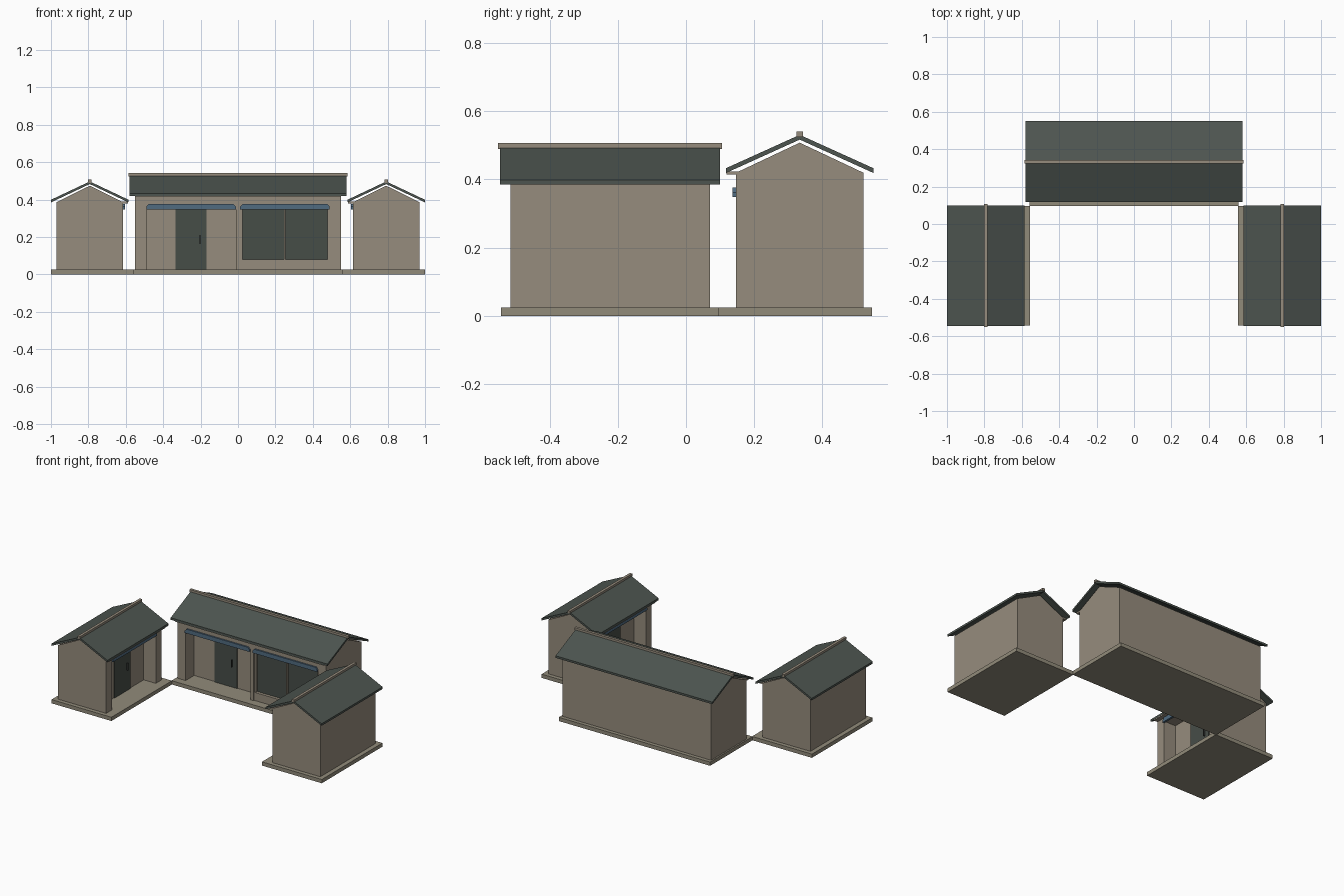
import bpy, bmesh
from mathutils import Matrix, Vector

if "Cube" in bpy.data.objects:
    bpy.data.objects.remove(bpy.data.objects["Cube"])


def material(name, rgb):
    m = bpy.data.materials.new(name)
    m.diffuse_color = (*rgb, 1)
    m.use_nodes = True
    m.node_tree.nodes["Principled BSDF"].inputs["Base Color"].default_value = m.diffuse_color
    return m


WALL = material("tan_wall", (0.305, 0.262, 0.205))
BASE = material("stone_base", (0.285, 0.258, 0.195))
ROOF = material("dark_roof", (0.074, 0.090, 0.079))
GLASS = material("dark_panel", (0.062, 0.074, 0.064))
BLUE = material("blue_lintel", (0.080, 0.145, 0.215))
METAL = material("dark_metal", (0.035, 0.038, 0.036))


def prism(name, pts, a, b, axis, mat, M):
    """Extrude a profile along local x (profile y,z) or local y (profile x,z)."""
    bm = bmesh.new()
    place = (lambda p, t: (t, p[0], p[1])) if axis == 'x' else (lambda p, t: (p[0], t, p[1]))
    lo = [bm.verts.new(M @ Vector(place(p, a))) for p in pts]
    hi = [bm.verts.new(M @ Vector(place(p, b))) for p in pts]
    bm.faces.new(lo)
    bm.faces.new(hi[::-1])
    n = len(pts)
    for i in range(n):
        j = (i + 1) % n
        bm.faces.new((lo[i], hi[i], hi[j], lo[j]))
    bmesh.ops.recalc_face_normals(bm, faces=bm.faces)
    me = bpy.data.meshes.new(name)
    bm.to_mesh(me)
    bm.free()
    me.materials.append(mat)
    bpy.context.collection.objects.link(bpy.data.objects.new(name, me))


def box(name, x, y, z, mat, M):
    prism(name, [(x[0], z[0]), (x[1], z[0]), (x[1], z[1]), (x[0], z[1])], y[0], y[1], 'y', mat, M)


F, TOP, REC = 0.025, 0.36, 0.09    # floor, opening top, porch depth


def lintel(n, x0, x1, M):
    pts = [(x0, 0.348), (x1, 0.348), (x1, 0.362), (x1 - 0.012, 0.376), (x0 + 0.012, 0.376), (x0, 0.362)]
    prism(n + "_blue_lintel", pts, -0.010, 0.004, 'y', BLUE, M)


def porch(n, x0, x1, M):
    """Recessed bay with a centred door."""
    c = (x0 + x1) / 2
    box(n + "_door", (c - 0.083, c + 0.083), (REC - 0.006, REC + 0.004), (F, TOP), GLASS, M)
    box(n + "_door_handle", (c + 0.044, c + 0.050), (REC - 0.016, REC - 0.004), (0.163, 0.21), METAL, M)
    lintel(n, x0, x1, M)


def window(n, x0, x1, M):
    """Glazed bay with sill wall, frame and mullion."""
    c = (x0 + x1) / 2
    box(n + "_sill_wall", (x0, x1), (0.006, REC + 0.01), (F, 0.07), WALL, M)
    box(n + "_glass", (x0, x1), (0.024, 0.04), (0.07, TOP), GLASS, M)
    for i, (a, b) in enumerate(((x0, x0 + 0.012), (x1 - 0.012, x1), (c - 0.004, c + 0.004))):
        box(f"{n}_frame_upright_{i}", (a, b), (0.008, 0.03), (0.07, TOP), WALL, M)
    box(n + "_frame_bottom", (x0, x1), (0.004, 0.03), (0.07, 0.08), WALL, M)
    lintel(n, x0, x1, M)


def house(n, half, depth, H, base, posts, M):
    """Front wall lies on local y = 0, building extends to +y."""
    ridge = depth / 2
    box(n + "_base", (-base[0], base[0]), (base[1], base[2]), (0, F), BASE, M)
    box(n + "_room", (-half, half), (REC, depth), (F, H), WALL, M)
    box(n + "_front_beam", (-half, half), (0, REC), (TOP, H), WALL, M)
    for i, (a, b) in enumerate(posts):
        box(f"{n}_pillar_{i}", (a, b), (0, REC), (F, TOP), WALL, M)
    box(n + "_eave_board", (-half, half), (-0.028, 0.012), (H - 0.006, H + 0.004), WALL, M)
    # gable wedge under the roof
    prism(n + "_gable", [(0, H), (depth, H), (ridge, H + 0.088)], -half, half, 'x', WALL, M)
    # bent roof slab
    f, b = -0.03, depth + 0.03
    prism(n + "_roof", [(f, H - 0.001), (ridge, H + 0.097), (b, H - 0.001),
                        (b, H + 0.013), (ridge, H + 0.111), (f, H + 0.013)],
          -half - 0.03, half + 0.03, 'x', ROOF, M)
    box(n + "_ridge_cap", (-half - 0.036, half + 0.036), (ridge - 0.009, ridge + 0.009),
        (H + 0.104, H + 0.121), WALL, M)


# main hall at the back
M = Matrix.Translation((0, 0.147, 0))
house("main_hall", 0.55, 0.373, 0.42, (0.56, -0.05, 0.398),
      [(-0.55, -0.49), (-0.012, 0.012), (0.49, 0.55)], M)
porch("main_porch", -0.49, -0.012, M)
window("main_window", 0.012, 0.49, M)

# two mirrored side wings facing the courtyard
left = Matrix.Translation((-0.615, -0.2225, 0)) @ Matrix.Rotation(1.5707963, 4, 'Z')
for n, W in (("left_wing", left), ("right_wing", Matrix.Diagonal((-1, 1, 1, 1)) @ left)):
    house(n, 0.2925, 0.355, 0.386, (0.32, -0.058, 0.385),
          [(-0.2925, -0.2325), (0.2325, 0.2925)], W)
    porch(n + "_porch", -0.2325, 0.2325, W)
